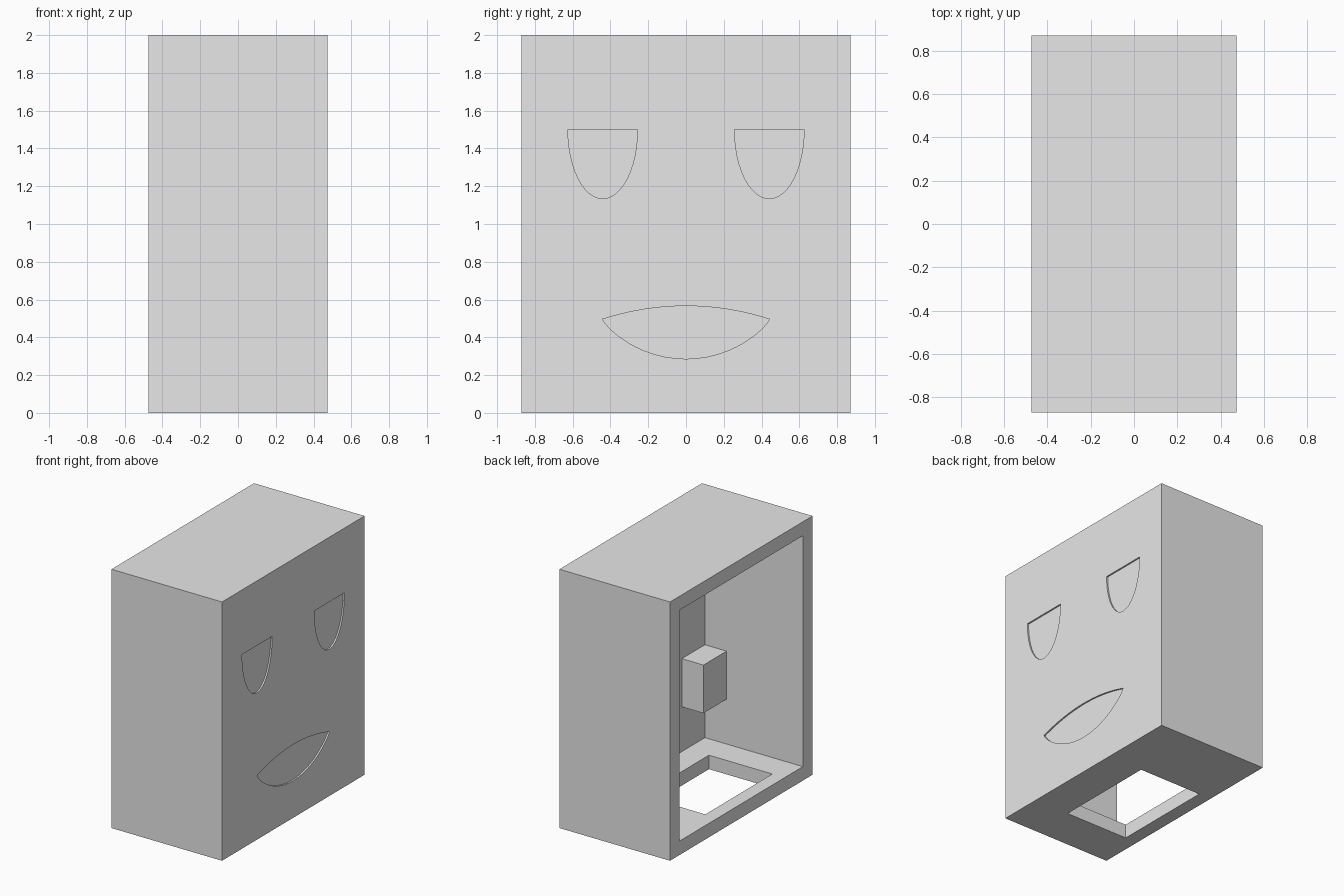
import bpy
import bmesh
import math

cube = bpy.data.objects.get("Cube")
if cube:
    bpy.data.objects.remove(cube, do_unlink=True)

# One grey for everything
grey = bpy.data.materials.new("plain_grey")
grey.use_nodes = True
colour = (0.8, 0.8, 0.8, 1)
grey.diffuse_color = colour
grey.node_tree.nodes["Principled BSDF"].inputs["Base Color"].default_value = colour

WIDTH, DEPTH, HEIGHT = 0.945, 1.74, 2.0
WALL_X, WALL_Y, WALL_Z = 0.108, 0.118, 0.108
SIDE, END = WIDTH / 2, DEPTH / 2
INNER_X, INNER_Y = SIDE - WALL_X, END - WALL_Y
RECESS = 0.012


def make_object(name, bm):
    bmesh.ops.recalc_face_normals(bm, faces=bm.faces)
    mesh = bpy.data.meshes.new(name)
    bm.to_mesh(mesh)
    bm.free()
    mesh.materials.append(grey)
    obj = bpy.data.objects.new(name, mesh)
    bpy.context.collection.objects.link(obj)
    return obj


def box(name, low, high):
    bm = bmesh.new()
    bmesh.ops.create_cube(bm, size=1)
    for v in bm.verts:
        v.co = [a + (c + 0.5) * (b - a) for a, b, c in zip(low, high, v.co)]
    return make_object(name, bm)


def side_prism(name, outline):
    """Extrude a (y, z) outline through the +x surface."""
    bm = bmesh.new()
    face = bm.faces.new([bm.verts.new((SIDE - RECESS, y, z)) for y, z in outline])
    result = bmesh.ops.extrude_face_region(bm, geom=[face])
    verts = [g for g in result["geom"] if isinstance(g, bmesh.types.BMVert)]
    bmesh.ops.translate(bm, verts=verts, vec=(0.1, 0, 0))
    return make_object(name, bm)


def carve(target, cutter):
    cutter.hide_render = True
    mod = target.modifiers.new(cutter.name, 'BOOLEAN')
    mod.operation = 'DIFFERENCE'
    mod.solver = 'EXACT'
    mod.object = cutter
    bpy.context.view_layer.objects.active = target
    bpy.ops.object.modifier_apply(modifier=mod.name)
    bpy.data.objects.remove(cutter, do_unlink=True)


# Hollow case, open on the -x side
case = box("case", (-SIDE, -END, 0), (SIDE, END, HEIGHT))
carve(case, box("cavity", (-SIDE - 0.1, -INNER_Y, WALL_Z),
                (INNER_X, INNER_Y, HEIGHT - WALL_Z)))

# Rectangular hole through the floor
carve(case, box("floor_hole", (-0.367, -0.53, -0.1), (0.175, 0.288, 0.2)))

# Half-ellipse eyes, slightly recessed
STEPS = 24
for side in (-1, 1):
    angles = [math.pi * i / STEPS for i in range(STEPS + 1)]
    carve(case, side_prism("eye", [(side * 0.441 + 0.184 * math.cos(a),
                                    1.5 - 0.366 * math.sin(a)) for a in angles]))

# Smiling mouth between a deep lower arc and a shallow upper arc
ts = [-math.cos(math.pi * i / STEPS) for i in range(STEPS + 1)]
lower = [(0.441 * t, 0.496 - 0.21 * max(0, 1 - t * t) ** 0.8) for t in ts]
upper = [(0.441 * t, 0.496 + 0.07 * (1 - t * t)) for t in reversed(ts[1:-1])]
carve(case, side_prism("mouth", lower + upper))

# Block fixed in the inner corner
box("corner_block", (0.18, -INNER_Y, 0.454), (INNER_X, -0.47, 0.826))
